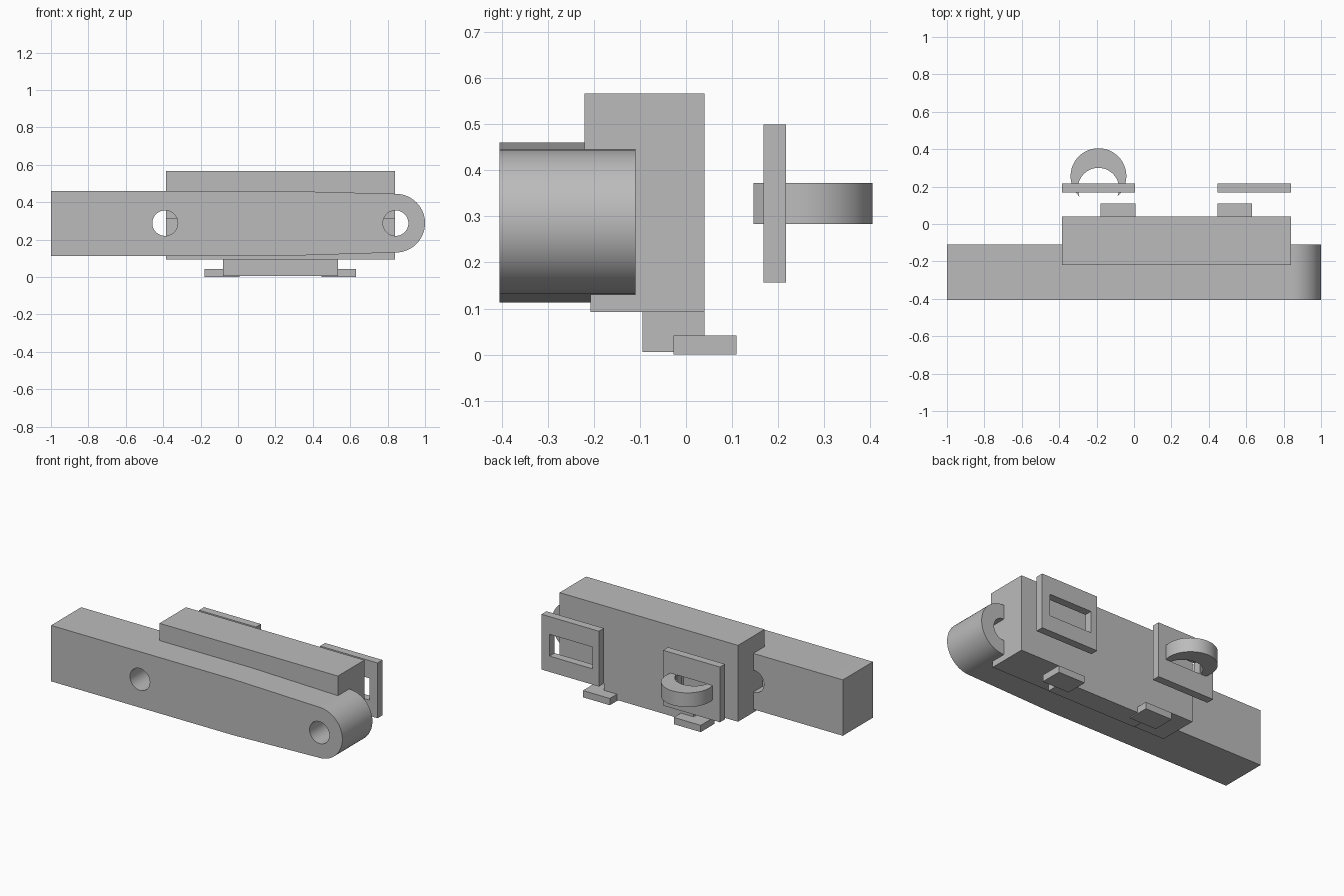
import bpy
import bmesh
from math import sin, cos, pi, radians, acos

cube = bpy.data.objects.get("Cube")
if cube:
    bpy.data.objects.remove(cube)

# Single grey material
grey = bpy.data.materials.new("plain grey")
grey.use_nodes = True
colour = (0.5, 0.5, 0.5, 1)
grey.diffuse_color = colour
grey.node_tree.nodes["Principled BSDF"].inputs["Base Color"].default_value = colour


def arc(cx, cy, r, start=0, end=2 * pi, steps=48):
    """Points on an arc; a full turn leaves out the repeated last point."""
    n = steps if end - start > 2 * pi - 0.001 else steps + 1
    return [(cx + r * cos(start + (end - start) * i / steps),
             cy + r * sin(start + (end - start) * i / steps)) for i in range(n)]


def rect(x0, x1, y0, y1):
    return [(x0, y0), (x1, y0), (x1, y1), (x0, y1)]


def prism(name, loops, lo, hi, upright=True):
    """Extrude an outline with holes along y (upright) or along z."""
    curve = bpy.data.curves.new(name, 'CURVE')
    curve.dimensions = '2D'
    curve.fill_mode = 'BOTH'
    curve.extrude = (hi - lo) / 2
    for loop in loops:
        spline = curve.splines.new('POLY')
        spline.points.add(len(loop) - 1)
        for point, (a, b) in zip(spline.points, loop):
            point.co = (a, b, 0, 1)
        spline.use_cyclic_u = True
    temp = bpy.data.objects.new(name + " outline", curve)
    bpy.context.collection.objects.link(temp)
    graph = bpy.context.evaluated_depsgraph_get()
    mesh = bpy.data.meshes.new_from_object(temp.evaluated_get(graph))
    bpy.data.objects.remove(temp)
    bpy.data.curves.remove(curve)

    # Weld the caps and place the solid
    bm = bmesh.new()
    bm.from_mesh(mesh)
    bmesh.ops.remove_doubles(bm, verts=bm.verts, dist=0.0001)
    mid = (lo + hi) / 2
    for v in bm.verts:
        x, y, z = v.co
        v.co = (x, mid - z, y) if upright else (x, y, mid + z)
    bmesh.ops.recalc_face_normals(bm, faces=bm.faces)
    bm.to_mesh(mesh)
    bm.free()
    mesh.name = name
    mesh.materials.clear()
    mesh.materials.append(grey)
    obj = bpy.data.objects.new(name, mesh)
    bpy.context.collection.objects.link(obj)
    bpy.ops.object.select_all(action='DESELECT')
    obj.select_set(True)
    bpy.context.view_layer.objects.active = obj
    bpy.ops.object.shade_smooth_by_angle(angle=radians(30))
    return obj


# Long arm with tapered round end and two pin holes
mid_z, pin_x, back_x = 0.288, 0.843, -0.39
arm = [(-1, 0.46), (-1, 0.113), (0.25, 0.113)]
arm += arc(pin_x, mid_z, 0.157, -pi / 2, pi / 2) + [(0.25, 0.46)]
holes = [arc(x, mid_z, 0.068) for x in (back_x, pin_x)]
prism("arm", [arm] + holes, -0.405, -0.11)

# Body block behind the arm, with a slightly recessed lower half
prism("upper_body", [rect(-0.385, 0.84, 0.31, 0.567)], -0.22, 0.04)
prism("lower_body", [rect(-0.385, 0.84, 0.093, 0.31)], -0.207, 0.04)

# Base rail and two feet
prism("base_rail", [rect(-0.08, 0.535, 0.006, 0.093)], -0.094, 0.04)
for side, x in (("right", -0.178), ("left", 0.446)):
    prism(side + "_foot", [rect(x, x + 0.185, 0, 0.042)], -0.027, 0.11)

# Rear plates: one with a window, one slotted for the loop
prism("window_plate", [rect(0.446, 0.84, 0.157, 0.5),
                       rect(0.49, 0.785, 0.255, 0.39)], 0.168, 0.217)
loop_x = -0.19
prism("loop_plate", [rect(-0.385, 0.006, 0.157, 0.5),
                     rect(loop_x - 0.1, loop_x + 0.1, 0.284, 0.372)], 0.168, 0.217)

# Crescent loop standing out from the slotted plate
outer_y, outer_r, inner_y, inner_r = 0.256, 0.149, 0.19, 0.11
tip_y = 0.147
a = acos((outer_y - tip_y) / outer_r)
b = acos((inner_y - tip_y) / inner_r)
crescent = arc(loop_x, outer_y, outer_r, a - pi / 2, 1.5 * pi - a)
inner = arc(loop_x, inner_y, inner_r, b - pi / 2, 1.5 * pi - b)
prism("loop", [crescent + inner[::-1]], 0.284, 0.372, upright=False)
